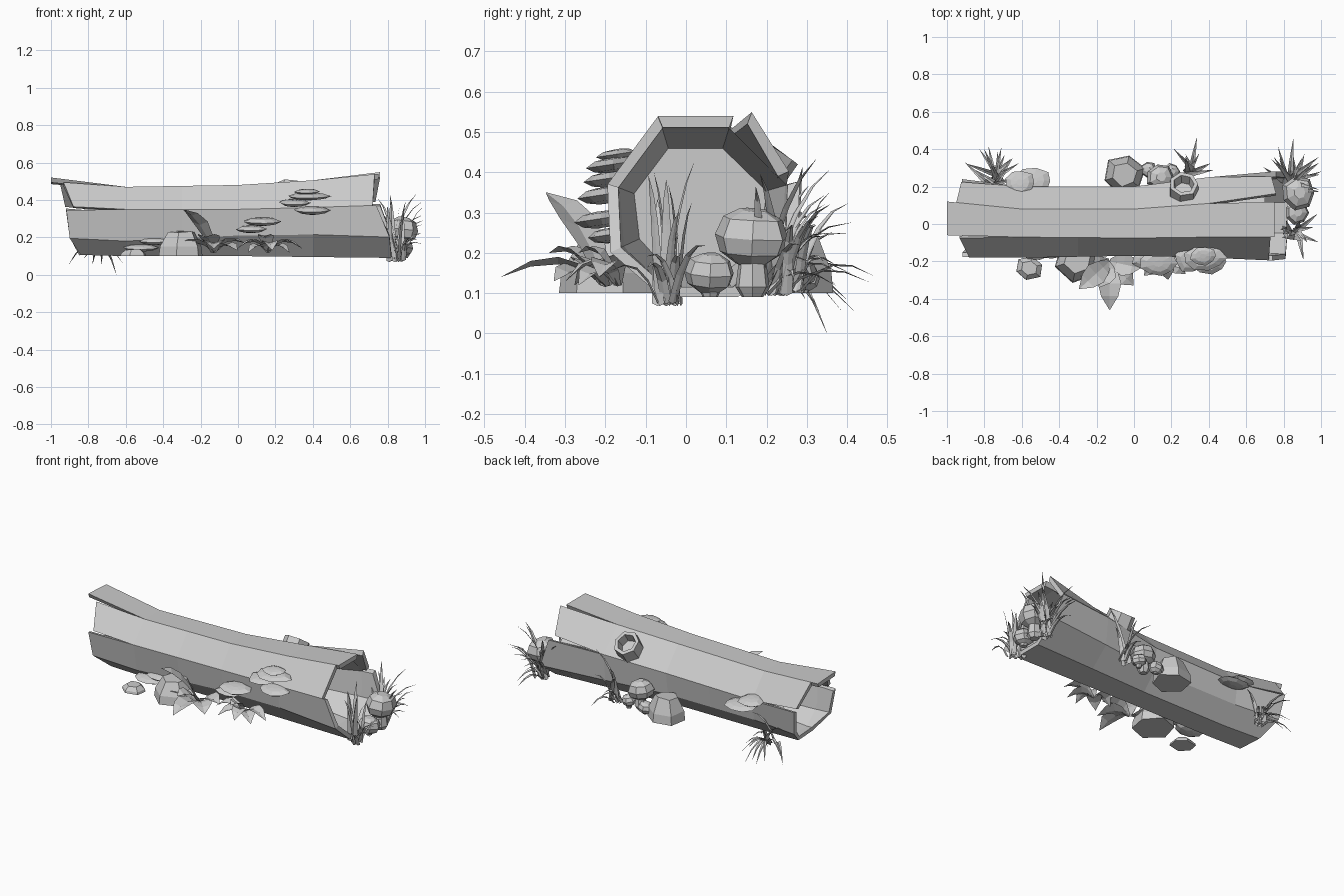
import bpy, math, random
from mathutils import Vector

random.seed(4)
if "Cube" in bpy.data.objects:
    bpy.data.objects.remove(bpy.data.objects["Cube"])

grey = bpy.data.materials.new("plain_grey")
grey.use_nodes = True
tone = (0.6, 0.6, 0.6, 1)
grey.diffuse_color = tone
grey.node_tree.nodes["Principled BSDF"].inputs["Base Color"].default_value = tone


def build(name, verts, faces):
    mesh = bpy.data.meshes.new(name)
    mesh.from_pydata([tuple(v) for v in verts], [], faces)
    mesh.materials.append(grey)
    obj = bpy.data.objects.new(name, mesh)
    bpy.context.collection.objects.link(obj)
    return obj


def lathe(name, profile, sides, place, scale=(1, 1, 1), axis=(0, 0, 1), jitter=0.0, turn=0.0):
    """Faceted solid of revolution from (radius, height) pairs."""
    rot = Vector((0, 0, 1)).rotation_difference(Vector(axis)).to_matrix()
    wobble = [1 + random.uniform(-jitter, jitter) for _ in range(sides)]
    verts, faces = [], []
    for r, h in profile:
        for k in range(sides):
            a = turn + math.tau * k / sides
            p = Vector((r * wobble[k] * math.cos(a) * scale[0], r * wobble[k] * math.sin(a) * scale[1],
                        h * scale[2] * (1 + random.uniform(-jitter, jitter) / 2)))
            verts.append(rot @ p + Vector(place))
    for j in range(len(profile) - 1):
        for k in range(sides):
            n = (k + 1) % sides
            faces.append((j * sides + k, j * sides + n, (j + 1) * sides + n, (j + 1) * sides + k))
    faces.append(tuple(reversed(range(sides))))
    faces.append(tuple(range((len(profile) - 1) * sides, len(profile) * sides)))
    return build(name, verts, faces)


# Log cross-section: eight (y, z) corners at stations along x
stations = {
    -1.0: [(-.06, .52), (-.18, .37), (-.16, .20), (-.06, .11), (.10, .11), (.22, .20), (.25, .36), (.12, .51)],
    -0.6: [(-.07, .47), (-.18, .35), (-.15, .18), (-.06, .10), (.09, .10), (.18, .20), (.20, .33), (.08, .47)],
    0.0: [(-.075, .48), (-.17, .35), (-.15, .21), (-.06, .10), (.09, .10), (.18, .20), (.20, .34), (.08, .48)],
    0.4: [(-.07, .505), (-.18, .36), (-.16, .215), (-.06, .095), (.11, .095), (.23, .20), (.25, .37), (.11, .505)],
    0.85: [(-.07, .55), (-.20, .375), (-.19, .20), (-.06, .09), (.13, .09), (.28, .20), (.29, .38), (.12, .55)],
}
xs = sorted(stations)


def corner(x, i, inset=1.0):
    j = max(k for k in range(len(xs) - 1) if xs[k] <= x)
    t = (x - xs[j]) / (xs[j + 1] - xs[j])
    a, b = Vector(stations[xs[j]][i % 8]), Vector(stations[xs[j + 1]][i % 8])
    mid = Vector((0.03, 0.3))
    p = mid + (a.lerp(b, t) - mid) * inset
    return Vector((x, p.x, p.y))


# Bark planks, each with its own ragged ends
ends = [(-.94, -.88, .73, .72), (-.92, -.90, .74, .81), (-.90, -.84, .81, .82), (-.84, -.85, .82, .82),
        (-.85, -.90, .82, .82), (-.90, -.92, .82, .76), (-.92, -.95, .73, .76), (-1.0, -1.0, .75, .75)]
names = ["upper_front", "front", "lower_front", "bottom", "lower_back", "back", "upper_back", "top"]
for i, (l0, l1, r0, r1) in enumerate(ends):
    verts, faces = [], []
    rows = [(l0, l1), (-.6, -.6), (-.3, -.3), (0, 0), (.4, .4), (r0, r1)]
    for x0, x1 in rows:
        a, b = corner(x0, i), corner(x1, i + 1)
        c, d = corner(x1, i + 1, .88), corner(x0, i, .88)
        if x0 == l0 and i in (0, 1, 6):       # split between planks at the left end
            a, d = a.lerp(b, .12), d.lerp(c, .12)
        if x0 == r0 and i == 6:               # plank sprung outwards at the right end
            a, d = a.lerp(b, .15), d.lerp(c, .15)
            bend = Vector((0, .045, .008))
            b, c = b + bend, c + bend
        verts += [a, b, c, d]
    for j in range(len(rows) - 1):
        for k in range(4):
            n = (k + 1) % 4
            faces.append((4 * j + k, 4 * j + 4 + k, 4 * j + 4 + n, 4 * j + n))
    faces += [(0, 1, 2, 3), tuple(len(verts) - 1 - k for k in range(4))]
    build("log_plank_" + names[i], verts, faces)

# Rotten core narrowing inside each hollow end
for name, mouth, x in (("core_left", -.82, -.62), ("core_right", .7, .5)):
    verts = [corner(mouth, i, .89) for i in range(8)] + [corner(x, i, .74) for i in range(8)]
    walls = [(i, (i + 1) % 8, 8 + (i + 1) % 8, 8 + i) for i in range(8)]
    build(name, verts, walls + [tuple(range(8, 16))])

# Broken branch stub, hollow
lathe("branch_stub", [(.085, -.06), (.08, .075), (.058, .075), (.05, .02)], 7, (.265, .17, .405),
      axis=(0, .6, .8), jitter=.05)

# Stones
stone = [(1, 0), (.95, .4), (.6, 1)]
for name, place, size in (("stone_front", (-.30, -.19, .1), (.12, .12, .13)),
                          ("stone_flat", (-.56, -.235, .1), (.075, .065, .035)),
                          ("stone_back", (-.05, .265, .1), (.11, .105, .14))):
    lathe(name, stone, 6, place, size, jitter=.1, turn=.3)

# Mushrooms
cap = [(.4, -.75), (.85, -.45), (1, 0), (.8, .5), (.35, .75)]
for name, place, r, height, lean in (("mushroom_large", (.88, .165, .09), .09, .15, .1),
                                     ("mushroom_small", (.87, .06, .09), .064, .06, .15),
                                     ("mushroom_back", (.14, .25, .1), .075, .12, .1),
                                     ("mushroom_back_small", (.2, .28, .1), .045, .05, .2),
                                     ("mushroom_back_low", (.08, .29, .1), .045, .04, -.2)):
    lathe(name + "_stem", [(r * .3, 0), (r * .48, .025), (r * .3, height)], 7, place)
    top = Vector(place) + Vector((0, 0, height))
    lathe(name + "_cap", cap, 7, top, (r, r, r), axis=(lean, .05, 1), jitter=.08)

# Shelf fungi in stacked tiers
shelf = [(.25, -.25), (.7, -.17), (1, 0), (.65, .16), (.25, .2)]
for name, place, size in (("shelf_front_low", (.40, -.20, .345), (.10, .07, .09)),
                          ("shelf_front_mid", (.30, -.19, .385), (.08, .07, .08)),
                          ("shelf_front_high", (.38, -.18, .42), (.11, .07, .08)),
                          ("shelf_front_top", (.37, -.17, .445), (.07, .05, .06)),
                          ("shelf_middle", (.13, -.21, .285), (.10, .07, .09)),
                          ("shelf_middle_low", (.07, -.19, .245), (.08, .06, .08)),
                          ("shelf_left_low", (-.52, -.13, .145), (.09, .06, .08)),
                          ("shelf_left_high", (-.45, -.14, .18), (.08, .05, .08)),
                          ("shelf_back_low", (-.54, .23, .30), (.10, .07, .09)),
                          ("shelf_back_high", (-.61, .22, .34), (.08, .07, .09))):
    lathe(name, shelf, 9, place, size, axis=(0, math.copysign(.15, place[1]), 1), jitter=.09)


def leaf_strip(verts, faces, base, tip, lift, width, widths, fold):
    """Folded leaf along an arched path from base to tip."""
    base, tip = Vector(base), Vector(tip)
    ctrl = base.lerp(tip, .4)
    ctrl.z = max(base.z, tip.z) * .5 + base.z * .5 + lift
    flat = Vector((tip.x - base.x, tip.y - base.y, 0))
    side = Vector((-flat.y, flat.x, 0)).normalized()
    start, n = len(verts), len(widths)
    for j, w in enumerate(widths):
        t = j / (n - 1)
        p = base * (1 - t) ** 2 + ctrl * 2 * t * (1 - t) + tip * t * t
        drop = Vector((0, 0, fold * w * width))
        verts += [p + side * w * width, p - drop, p - side * w * width]
    for j in range(n - 1):
        for k in (0, 1):
            a = start + 3 * j + k
            faces.append((a, a + 1, a + 4, a + 3))


# Broad-leaved plants: (angle, reach, tip height, arch)
broad = (.25, .7, 1, .75, .02)
plants = {
    "plant_front": ((-.13, -.20, .12), .062, [(-90, .26, .14, .12), (-138, .22, .35, .1), (-45, .18, .13, .1),
                    (-165, .22, .16, .1), (-12, .17, .17, .1), (-112, .15, .2, .1)]),
    "plant_right": ((.16, -.17, .12), .045, [(-80, .13, .13, .12), (-135, .15, .12, .1), (-40, .15, .12, .1),
                    (-165, .17, .14, .12), (-14, .19, .14, .12), (-105, .1, .2, .1)]),
}
for name, (base, width, leaves) in plants.items():
    verts, faces = [], []
    for angle, reach, top, lift in leaves:
        a = math.radians(angle)
        tip = (base[0] + reach * math.cos(a), base[1] + reach * math.sin(a), top)
        leaf_strip(verts, faces, base, tip, lift, width, broad, .3)
    build(name, verts, faces)

# Grass tufts: base, central angle, spread, reach range, tip height range, count
blade = (1, .95, .75, .45, .03)
tufts = {
    "grass_end_front": ((.84, -.04, .075), 0, 180, (.03, .09), (.22, .44), 11),
    "grass_end_back": ((.84, .22, .10), 65, 80, (.10, .23), (.08, .46), 17),
    "grass_end_low": ((.86, -.06, .08), -20, 60, (.08, .14), (.10, .25), 5),
    "grass_back_left": ((-.74, .23, .11), 90, 70, (.11, .22), (.02, .30), 13),
    "grass_back_middle": ((.30, .26, .11), 80, 70, (.07, .18), (.12, .46), 9),
}
for name, (base, angle, spread, reach, tops, count) in tufts.items():
    verts, faces = [], []
    for k in range(count):
        a = math.radians(angle + spread * (2 * k / (count - 1) - 1))
        r, top = random.uniform(*reach), random.uniform(*tops)
        root = Vector(base) + Vector((random.uniform(-.035, .035), random.uniform(-.035, .035), 0))
        tip = root + Vector((r * math.cos(a), r * math.sin(a), 0))
        tip.x, tip.z = min(tip.x, .99), top
        leaf_strip(verts, faces, root, tip, .09, .014, blade, .5)
    if name == "grass_back_left":
        leaf_strip(verts, faces, base, (-.65, .35, 0), .09, .014, blade, .5)
    if name == "grass_end_back":
        leaf_strip(verts, faces, base, (1, .28, .22), .09, .014, blade, .5)
    build(name, verts, faces)
